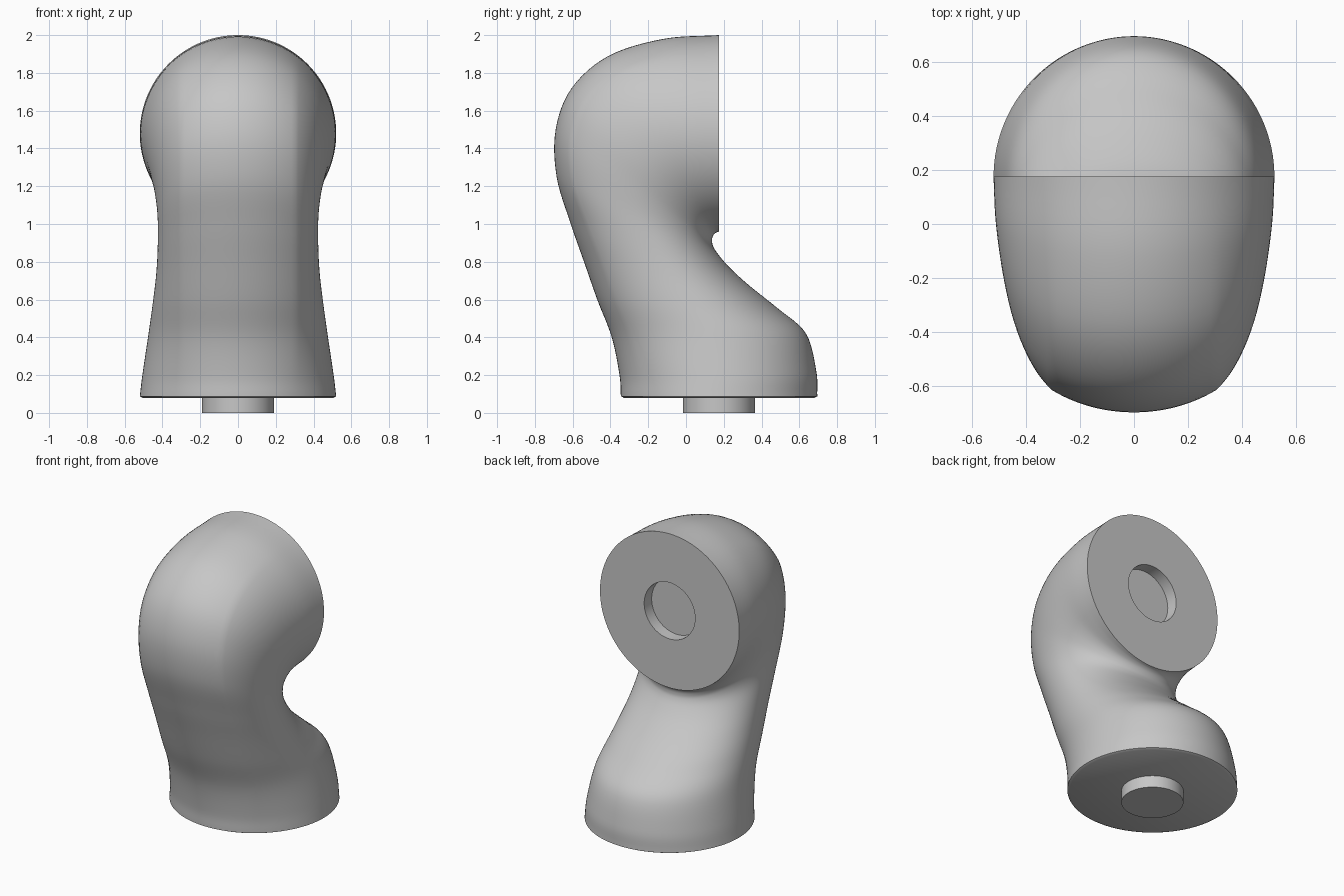
import bpy
import bmesh
from math import sin, cos, radians
from mathutils import Vector

old = bpy.data.objects.get("Cube")
if old:
    bpy.data.objects.remove(old)

R = 0.52          # flange radius
PEG = 0.19        # peg and socket radius
MID = 0.175       # y of the base centre and of the rear flange
CORNER = 36       # half angle of the constant front arc, degrees
STEP = 3          # degrees per side
SUB = 6           # rings between two key sections

grey = bpy.data.materials.new("light_grey")
grey.use_nodes = True
grey.diffuse_color = (0.57, 0.57, 0.57, 1)
grey.node_tree.nodes["Principled BSDF"].inputs["Base Color"].default_value = grey.diffuse_color

# Key sections: front y, front z, back y, back z, half width
KEYS = [Vector(k) for k in (
    (-.345, .088, .695, .088, .52),
    (-.352, .20, .69, .22, .505),
    (-.393, .40, .635, .42, .475),
    (-.47, .60, .49, .55, .452),
    (-.54, .80, .34, .67, .433),
    (-.61, 1.0, .235, .765, .425),
    (-.685, 1.25, .17, .84, .426),
    (-.69, 1.5, .143, .885, .442),
    (-.605, 1.72, .138, .915, .467),
    (-.41, 1.89, .143, .938, .492),
    (-.12, 1.98, .157, .953, .513),
    (MID, 2.0, MID, .96, R),
)]


def spline(keys, i, t):
    """Catmull-Rom point between key i and key i + 1."""
    a, b = keys[i], keys[i + 1]
    p = keys[i - 1] if i > 0 else a * 2 - b
    n = keys[i + 2] if i + 2 < len(keys) else b * 2 - a
    return (a * 2 + (b - p) * t + (p * 2 - a * 5 + b * 4 - n) * t**2
            + (a * 3 - p - b * 3 + n) * t**3) * 0.5


def section(key):
    """Ring with a fixed front arc, fitted sides and a half-ellipse back."""
    fy, fz, by, bz, w = key
    front = Vector((0, fy, fz))
    span = Vector((0, by, bz)) - front
    depth, axis = span.length, span.normalized()
    cx, cd = R * sin(radians(CORNER)), R * (1 - cos(radians(CORNER)))
    ring = []
    for deg in range(-180, 180, STEP):
        s, c = sin(radians(abs(deg))), cos(radians(deg))
        x, d = R * s, R * (1 - c)
        if abs(deg) > 90:
            x, d = w * s, depth / 2 * (1 - c)
        elif abs(deg) > CORNER:
            x = cx + (w - cx) * (x - cx) / (R - cx)
            d = cd + (depth / 2 - cd) * (d - cd) / (R - cd)
        ring.append(front + axis * d + Vector((x if deg > 0 else -x, 0, 0)))
    return ring


def scaled(ring, centre, factor, shift=(0, 0, 0)):
    return [centre + (p - centre) * factor + Vector(shift) for p in ring]


# Swept housing, with a chamfered base and a round socket in the rear flange
rings = [section(spline(KEYS, i, j / SUB))
         for i in range(len(KEYS) - 1) for j in range(SUB)]
rings.append(section(KEYS[-1]))
base_centre = Vector((0, MID, KEYS[0][1]))
rear_centre = Vector((0, MID, 1.48))
flange = rings[-1]
rings.insert(0, scaled(rings[0], base_centre, 0.97, (0, 0, -.008)))
rings.append(scaled(flange, rear_centre, PEG / R))
rings.append(scaled(flange, rear_centre, PEG / R, (0, -.08, 0)))

bm = bmesh.new()
loops = [[bm.verts.new(p) for p in ring] for ring in rings]
for lo, hi in zip(loops, loops[1:]):
    for i in range(len(lo)):
        bm.faces.new((lo[i - 1], lo[i], hi[i], hi[i - 1]))
bm.faces.new(loops[0])
bm.faces.new(loops[-1])
bmesh.ops.recalc_face_normals(bm, faces=bm.faces)
mesh = bpy.data.meshes.new("link_housing")
bm.to_mesh(mesh)
bm.free()
housing = bpy.data.objects.new("link_housing", mesh)
bpy.context.collection.objects.link(housing)

# Locating peg under the base
bpy.ops.mesh.primitive_cylinder_add(vertices=64, radius=PEG, depth=.1, location=(0, MID, .05))
peg = bpy.context.object
peg.name = "base_peg"

# Shading and colour
bpy.ops.object.select_all(action="DESELECT")
for ob in (housing, peg):
    ob.data.materials.append(grey)
    ob.select_set(True)
bpy.context.view_layer.objects.active = housing
bpy.ops.object.shade_smooth_by_angle(angle=radians(35))
